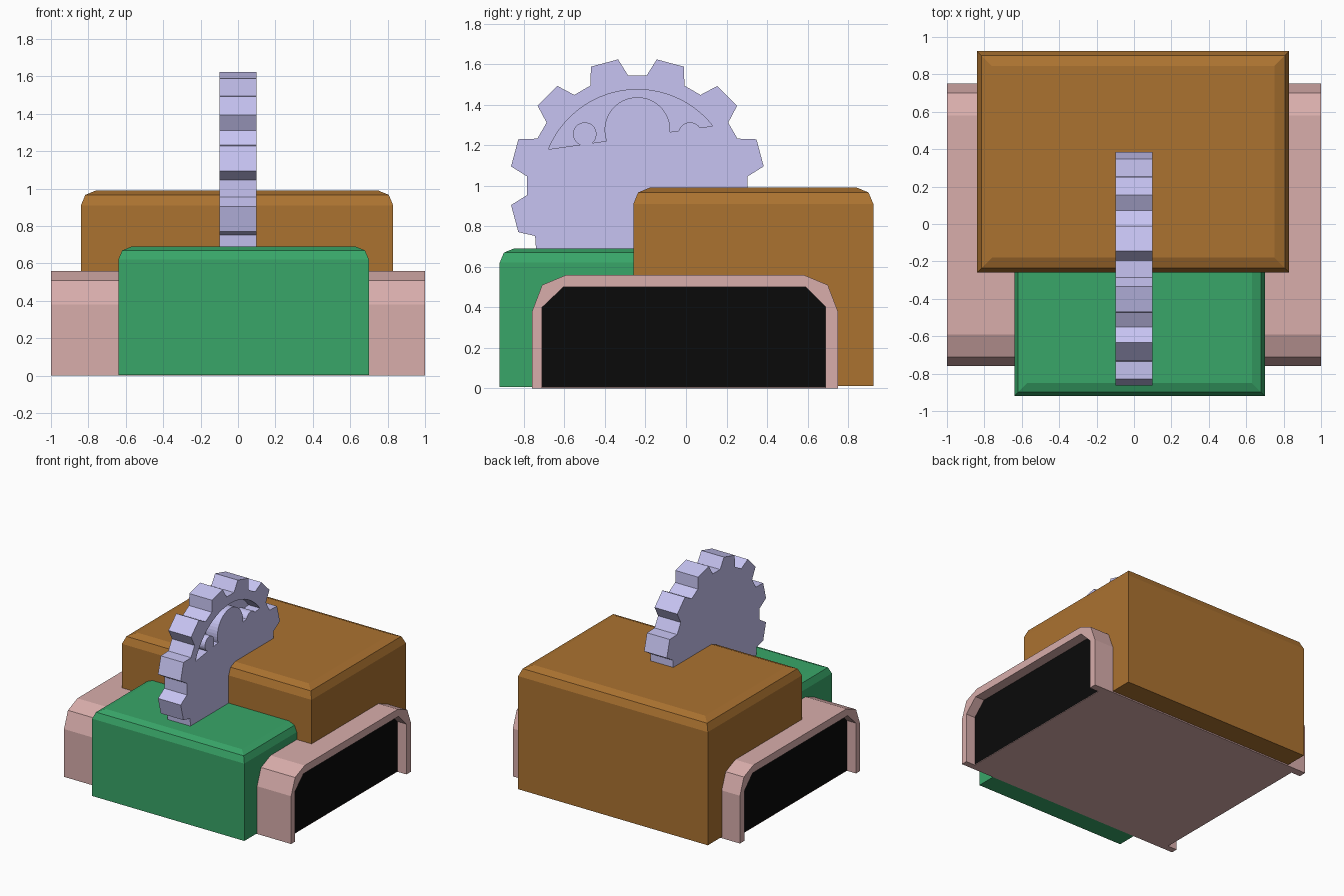
import bpy, bmesh
from math import sin, cos, radians, pi, atan, asin

if "Cube" in bpy.data.objects:
    bpy.data.objects.remove(bpy.data.objects["Cube"])


def material(name, rgb):
    m = bpy.data.materials.new(name)
    m.diffuse_color = (*rgb, 1)
    m.use_nodes = True
    m.node_tree.nodes["Principled BSDF"].inputs["Base Color"].default_value = m.diffuse_color
    return m


PINK = material("pink", (0.69, 0.42, 0.41))
BROWN = material("brown", (0.41, 0.17, 0.03))
GREEN = material("green", (0.04, 0.38, 0.14))
LAVENDER = material("lavender", (0.57, 0.55, 0.89))
BLACK = material("black", (0.003, 0.003, 0.003))


def finish(bm, name, mat):
    bmesh.ops.recalc_face_normals(bm, faces=bm.faces)
    mesh = bpy.data.meshes.new(name)
    bm.to_mesh(mesh)
    bm.free()
    ob = bpy.data.objects.new(name, mesh)
    mesh.materials.append(mat)
    bpy.context.collection.objects.link(ob)
    return ob


def prism(name, profile, x0, x1, mat):
    """Extrude a (y, z) profile along x."""
    bm = bmesh.new()
    face = bm.faces.new([bm.verts.new((x0, y, z)) for y, z in profile])
    new = bmesh.ops.extrude_face_region(bm, geom=[face])["geom"]
    bmesh.ops.translate(bm, vec=(x1 - x0, 0, 0),
                        verts=[v for v in new if isinstance(v, bmesh.types.BMVert)])
    return finish(bm, name, mat)


def box(name, x, y, z, mat, bevel=0):
    """Box with optional two-step rounding around its top edges."""
    bm = bmesh.new()
    bmesh.ops.create_cube(bm, size=1)
    for v in bm.verts:
        v.co = [r[1] if c > 0 else r[0] for c, r in zip(v.co, (x, y, z))]
    if bevel:
        top = [e for e in bm.edges if all(v.co.z > z[1] - 1e-4 for v in e.verts)]
        bmesh.ops.bevel(bm, geom=top, offset=bevel, segments=2, profile=0.5,
                        affect='EDGES')
    return finish(bm, name, mat)


# Pink open-ended shell with a recessed black core and thin floor
outer = [(-0.76, 0), (-0.76, 0.38), (-0.71, 0.51), (-0.59, 0.56),
         (0.58, 0.56), (0.70, 0.51), (0.75, 0.38), (0.75, 0)]
inner = [(0.69, 0), (0.69, 0.40), (0.59, 0.50),
         (-0.605, 0.50), (-0.71, 0.40), (-0.71, 0)]
prism("outer_shell", outer + inner, -1, 1, PINK)
prism("dark_core", [(y, max(z, 0.004)) for y, z in inner], -0.92, 0.92, BLACK)
box("floor_plate", (-0.92, 0.92), (-0.71, 0.69), (0, 0.004), PINK)

# Large rear block and small front block
box("rear_block", (-0.84, 0.83), (-0.26, 0.925), (0.01, 0.99), BROWN, 0.08)
box("front_block", (-0.64, 0.70), (-0.92, -0.18), (0.005, 0.69), GREEN, 0.07)

# Gear outline: teeth every 30 degrees, with a straight foot sunk in the blocks
GY, GZ = -0.24, 1.0
TIP, ROOT = 0.631, 0.546
gear_profile = [(GY - 0.495, 0.6), (GY - 0.505, 0.752)]
for tooth in range(-105, 106, 30):
    for offset, r in ((-10.2, ROOT), (-6.3, TIP), (6.3, TIP), (10.2, ROOT)):
        a = radians(tooth + offset)
        if abs(tooth + offset) < 114:
            gear_profile.append((GY + r * sin(a), GZ + r * cos(a)))
gear_profile += [(GY + 0.505, 0.752), (GY + 0.495, 0.6)]
gear = prism("gear_wheel", gear_profile, -0.1, 0.1, LAVENDER)

# Slanted chord that bounds the recess in the gear face
SLOPE = 0.142
TILT = atan(SLOPE)


def above_chord(cy, cz, r, n):
    """Part of a circle lying above the slanted chord."""
    d = (cz - (1.18 + (cy + 0.68) * SLOPE)) * cos(TILT)
    a0 = asin(max(-0.999, min(0.999, -d / r)))
    angles = [TILT + a0 + (pi - 2 * a0) * i / n for i in range(n + 1)]
    return [(cy + r * cos(a), cz + r * sin(a)) for a in angles]


# Recess cut into the right-hand face
cutter = prism("recess_cutter", above_chord(GY, GZ, 0.475, 24), 0.0, 0.2, LAVENDER)
cutter.hide_render = True
cutter.hide_viewport = True
cut = gear.modifiers.new("recess", 'BOOLEAN')
cut.operation = 'DIFFERENCE'
cut.solver = 'EXACT'
cut.object = cutter

# Round bosses standing in the recess, flush with the gear face
for name, dy, z, r in (("centre_boss", 0, 1.275, 0.162),
                       ("front_boss", -0.26, 1.255, 0.058),
                       ("rear_boss", 0.26, 1.255, 0.058)):
    prism(name, above_chord(GY + dy, z, r, 24), 0.0, 0.1, LAVENDER)
